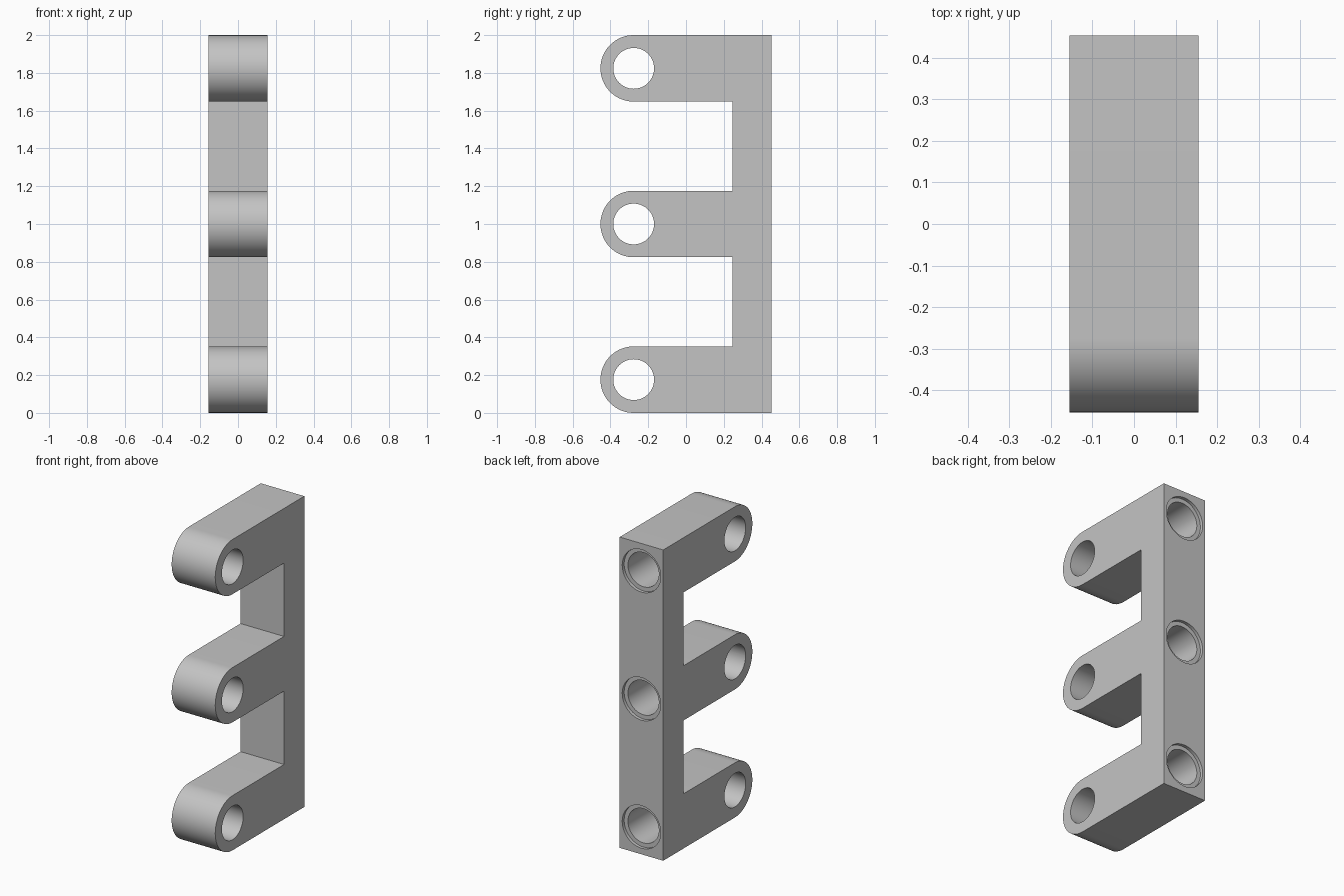
import bpy, bmesh
from math import pi, sin, cos, radians
from mathutils import Matrix

old = bpy.data.objects.get("Cube")
if old:
    bpy.data.objects.remove(old, do_unlink=True)

WIDTH, BACK, BAR_FRONT = 0.31, 0.453, 0.247
ARM_R, EYE_Y, EYE_R = 0.176, -0.277, 0.108
LEVELS = (ARM_R, 1.0, 2 - ARM_R)
SEG = 64

grey = bpy.data.materials.new("plain grey")
grey.use_nodes = True
grey.diffuse_color = (0.55, 0.55, 0.55, 1)
grey.node_tree.nodes["Principled BSDF"].inputs["Base Color"].default_value = (0.55, 0.55, 0.55, 1)


def finish(name, bm):
    bmesh.ops.recalc_face_normals(bm, faces=bm.faces)
    mesh = bpy.data.meshes.new(name)
    bm.to_mesh(mesh)
    bm.free()
    mesh.materials.append(grey)
    obj = bpy.data.objects.new(name, mesh)
    bpy.context.collection.objects.link(obj)
    return obj


def drill(bm, radius, length, axis, centre):
    turn = Matrix.Rotation(pi / 2, 4, "Y" if axis == "X" else "X")
    bmesh.ops.create_cone(bm, cap_ends=True, segments=SEG, radius1=radius,
                          radius2=radius, depth=length,
                          matrix=Matrix.Translation(centre) @ turn)


# Side outline: straight back bar with three round-nosed arms
outline = [(BACK, 2), (BACK, 0)]
for z in LEVELS:
    if z != LEVELS[0]:
        outline.append((BAR_FRONT, z - ARM_R))
    for i in range(SEG // 2 + 1):
        a = pi * i / (SEG // 2)
        outline.append((EYE_Y - ARM_R * sin(a), z - ARM_R * cos(a)))
    if z != LEVELS[-1]:
        outline.append((BAR_FRONT, z + ARM_R))

bm = bmesh.new()
face = bm.faces.new([bm.verts.new((-WIDTH / 2, y, z)) for y, z in outline])
ext = bmesh.ops.extrude_face_region(bm, geom=[face])
bmesh.ops.translate(bm, vec=(WIDTH, 0, 0),
                    verts=[v for v in ext["geom"] if isinstance(v, bmesh.types.BMVert)])
bracket = finish("three_arm_bracket", bm)

# Cutters: cross eyes in the arms, blind bores and shallow recesses in the back
cutters = []
for name, radius, length, axis, y in (
        ("eye_cutter", EYE_R, 1.0, "X", EYE_Y),
        ("bore_cutter", 0.11, 0.8, "Y", BACK),
        ("recess_cutter", 0.137, 0.04, "Y", BACK)):
    bm = bmesh.new()
    for z in LEVELS:
        drill(bm, radius, length, axis, (0, y, z))
    cutter = finish(name, bm)
    cutter.hide_render = True
    cutters.append(cutter)
    mod = bracket.modifiers.new(name, "BOOLEAN")
    mod.operation, mod.solver, mod.object = "DIFFERENCE", "EXACT", cutter

# Bake the cuts, then drop the cutters
bpy.ops.object.select_all(action="DESELECT")
bpy.context.view_layer.objects.active = bracket
bracket.select_set(True)
for mod in list(bracket.modifiers):
    bpy.ops.object.modifier_apply(modifier=mod.name)
for cutter in cutters:
    bpy.data.objects.remove(cutter, do_unlink=True)

bpy.ops.object.shade_smooth_by_angle(angle=radians(30))
